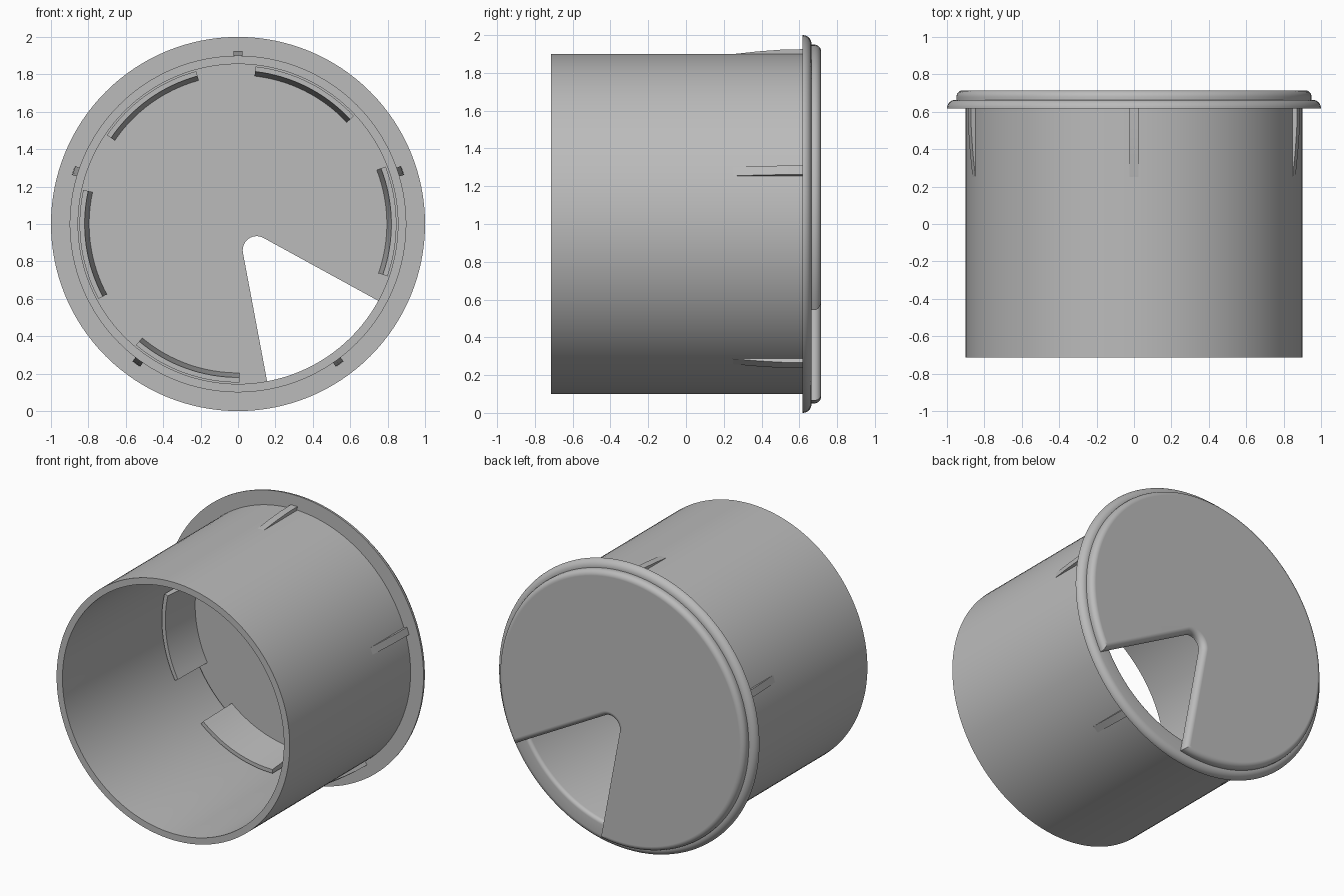
import bpy
import bmesh
from math import sin, cos, radians, pi

if "Cube" in bpy.data.objects:
    bpy.data.objects.remove(bpy.data.objects["Cube"])

GREY = (0.5, 0.5, 0.5, 1)
plastic = bpy.data.materials.new("grey plastic")
plastic.use_nodes = True
plastic.diffuse_color = GREY
plastic.node_tree.nodes["Principled BSDF"].inputs["Base Color"].default_value = GREY


def polar(r, deg, y, cx=0.0, cz=1.0):
    a = radians(deg)
    return (cx + r * cos(a), y, cz + r * sin(a))


def arc(cx, cy, r, start, end, steps):
    """Points of a rounded corner in a (radius, y) profile."""
    angles = [radians(start + (end - start) * i / steps) for i in range(steps + 1)]
    return [(cx + r * cos(a), cy + r * sin(a)) for a in angles]


def finish(bm, name):
    bmesh.ops.recalc_face_normals(bm, faces=bm.faces)
    mesh = bpy.data.meshes.new(name)
    bm.to_mesh(mesh)
    bm.free()
    mesh.materials.append(plastic)
    obj = bpy.data.objects.new(name, mesh)
    bpy.context.collection.objects.link(obj)
    bpy.ops.object.select_all(action='DESELECT')
    obj.select_set(True)
    bpy.context.view_layer.objects.active = obj
    bpy.ops.object.shade_smooth_by_angle(angle=radians(30))
    return obj


def sweep(name, profile, start=0, end=360, steps=128):
    """Turn a closed (radius, y) profile about the tube axis."""
    bm = bmesh.new()
    full = end - start == 360
    count = steps if full else steps + 1
    rings = [[bm.verts.new(polar(r, start + (end - start) * i / steps, y))
              for r, y in profile] for i in range(count)]
    n = len(profile)
    for i in range(steps):
        a, b = rings[i], rings[(i + 1) % count]
        for j in range(n):
            k = (j + 1) % n
            bm.faces.new((a[j], a[k], b[k], b[j]))
    if not full:
        bm.faces.new(rings[0])
        bm.faces.new(rings[-1])
    return finish(bm, name)


# Tube with rounded flange
FRONT, FLANGE, SEAT, BACK = -0.715, 0.618, 0.664, 0.715
sweep("tube_and_flange",
      [(0.855, FRONT), (0.9, FRONT), (0.9, FLANGE)]
      + arc(0.954, FLANGE, SEAT - FLANGE, 0, 90, 8)
      + arc(0.88, SEAT - 0.025, 0.025, 90, 180, 6))

# Tapered grip ribs around the tube
for i in range(5):
    mid = 90 + 72 * i
    sweep("grip_rib_%d" % (i + 1),
          [(0.89, 0.25), (0.9, 0.25), (0.914, 0.38), (0.923, 0.5),
           (0.926, 0.625), (0.89, 0.625)], mid - 1.55, mid + 1.55, 1)

# Cap disc with a rounded wedge opening for cables
bm = bmesh.new()
outline = [polar(0.95, -28.7 + 309.2 * i / 110, SEAT) for i in range(111)]
outline += [polar(0.075, 190.7 - 129.4 * i / 14, SEAT, 0.1, 0.86) for i in range(15)]
base = bm.faces.new([bm.verts.new(p) for p in outline])
top = bmesh.ops.extrude_face_region(bm, geom=[base], use_keep_orig=True)
moved = [v for v in top["geom"] if isinstance(v, bmesh.types.BMVert)]
bmesh.ops.translate(bm, verts=moved, vec=(0, BACK - SEAT, 0))
bmesh.ops.recalc_face_normals(bm, faces=bm.faces)
rim = [e for e in bm.edges if all(v.co.y > BACK - 0.001 for v in e.verts)]
bmesh.ops.bevel(bm, geom=rim, offset=0.036, segments=6, profile=0.5, affect='EDGES')
cap = finish(bm, "cap")
normals = cap.modifiers.new("flat face normals", 'WEIGHTED_NORMAL')
normals.keep_sharp = True

# Curved clips hanging from the cap inside the tube
for i in range(5):
    mid = 1 + 62.3 * i
    sweep("clip_%d" % (i + 1),
          [(0.795, SEAT + 0.01), (0.82, 0.37), (0.847, 0.37), (0.847, SEAT + 0.01)],
          mid - 20.3, mid + 20.3, 16)
